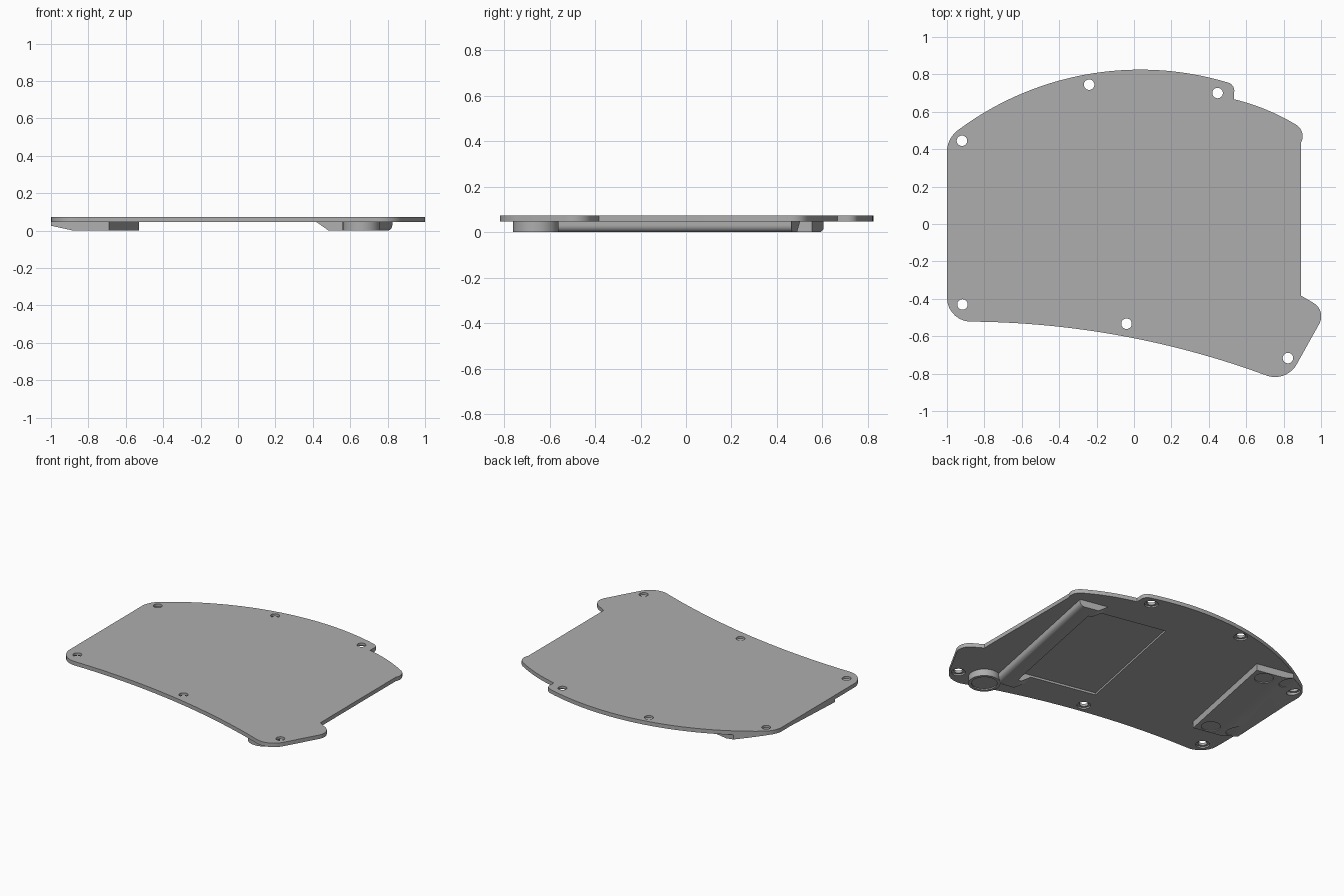
import bpy, bmesh, math
from mathutils import Matrix, Vector

cube = bpy.data.objects.get("Cube")
if cube:
    bpy.data.objects.remove(cube, do_unlink=True)

grey = bpy.data.materials.new("mid grey")
grey.use_nodes = True
COLOUR = (0.42, 0.42, 0.42, 1)
grey.diffuse_color = COLOUR
for node in grey.node_tree.nodes:
    if node.type == 'BSDF_PRINCIPLED':
        node.inputs["Base Color"].default_value = COLOUR

BOTTOM, TOP = 0.046, 0.073      # plate faces
TILT = math.radians(11.2)
ACROSS = Vector((math.cos(TILT), -math.sin(TILT), 0))
ALONG = Vector((math.sin(TILT), math.cos(TILT), 0))
UP = Vector((0, 0, 1))


def frame(a, b, c, origin):
    """Matrix whose columns are the given axes."""
    m = Matrix((a, b, c)).transposed().to_4x4()
    m.translation = origin
    return m


def prism(name, pts, lo, hi, matrix=Matrix()):
    """Extrude a closed 2D profile from lo to hi along the local third axis."""
    bm = bmesh.new()
    face = bm.faces.new([bm.verts.new((x, y, lo)) for x, y in pts])
    new = bmesh.ops.extrude_face_region(bm, geom=[face])["geom"]
    bmesh.ops.translate(bm, vec=(0, 0, hi - lo),
                        verts=[v for v in new if isinstance(v, bmesh.types.BMVert)])
    bm.transform(matrix)
    bmesh.ops.recalc_face_normals(bm, faces=bm.faces)
    mesh = bpy.data.meshes.new(name)
    bm.to_mesh(mesh)
    bm.free()
    mesh.materials.append(grey)
    obj = bpy.data.objects.new(name, mesh)
    bpy.context.collection.objects.link(obj)
    return obj


def circle(x, y, r, n=32):
    return [(x + r * math.cos(math.tau * i / n), y + r * math.sin(math.tau * i / n))
            for i in range(n)]


def arc(p, q, r, n):
    """Points on the circle through p, q and r."""
    p, q, r = Vector(p), Vector(q), Vector(r)
    d = 2 * (p.x * (q.y - r.y) + q.x * (r.y - p.y) + r.x * (p.y - q.y))
    pp, qq, rr = p.dot(p), q.dot(q), r.dot(r)
    c = Vector(((pp * (q.y - r.y) + qq * (r.y - p.y) + rr * (p.y - q.y)) / d,
                (pp * (r.x - q.x) + qq * (p.x - r.x) + rr * (q.x - p.x)) / d))
    start = math.atan2(p.y - c.y, p.x - c.x)
    sweep = math.atan2(r.y - c.y, r.x - c.x) - start
    sweep = sweep % math.tau if d > 0 else -((-sweep) % math.tau)
    radius = (p - c).length
    return [(c.x + radius * math.cos(start + sweep * i / n),
             c.y + radius * math.sin(start + sweep * i / n)) for i in range(n + 1)]


def boolean(obj, cutter, operation='DIFFERENCE'):
    """Apply a boolean and remove the cutter."""
    cutter.hide_render = True
    mod = obj.modifiers.new("cut", 'BOOLEAN')
    mod.operation, mod.object, mod.solver = operation, cutter, 'EXACT'
    bpy.context.view_layer.update()
    graph = bpy.context.evaluated_depsgraph_get()
    mesh = bpy.data.meshes.new_from_object(obj.evaluated_get(graph))
    obj.modifiers.clear()
    obj.data = mesh
    bpy.data.objects.remove(cutter, do_unlink=True)


# Plate outline, counter-clockwise from the front left
ARCS = [
    ((-1, -.40), (-.962, -.485), (-.86, -.522), 8),
    ((-.86, -.522), (-.04, -.603), (.70, -.807), 28),
    ((.70, -.807), (.80, -.81), (.87, -.75), 10),
    ((.99, -.535), (1, -.48), (.96, -.422), 8),
    ((.893, -.383), (.8925, 0), (.893, .435), 2),
    ((.898, .445), (.9, .485), (.868, .53), 8),
    ((.868, .53), (.71, .61), (.535, .667), 10),
    ((.535, .70), (.527, .74), (.5, .757), 6),
    ((.5, .757), (0, .825), (-.93, .51), 36),
    ((-.93, .51), (-.982, .455), (-1, .40), 8),
]
outline = []
for p, q, r, n in ARCS:
    for pt in arc(p, q, r, n):
        if not outline or (Vector(pt) - Vector(outline[-1])).length > 0.002:
            outline.append(pt)

plate = prism("plate", outline, BOTTOM, TOP)

# Shallow tilted pocket under the plate
pocket_frame = frame(ACROSS, ALONG, UP, (.164, .502, 0))
pocket = [(0, 0), (0, -.905), (.55, -.905), (.55, 0)]
boolean(plate, prism("pocket_cutter", pocket, 0, BOTTOM + .014, pocket_frame))

# Wedge bar, trimmed to the plate outline
BAR = Vector((-.53, .555, 0))
bar_profile = [(0, BOTTOM), (0, 0), (.194, 0), (.41, BOTTOM)]
bar = prism("wedge_bar", bar_profile, 0, .82, frame(-ACROSS, UP, -ALONG, BAR))
boolean(bar, prism("trim_cutter", outline, -.1, .2), 'INTERSECT')

# Round foot-pad recesses in the wedge bar
for w, depth in ((.088, .006), (.262, .018)):
    for l in (.068, .752):
        spot = BAR - ACROSS * w - ALONG * l
        boolean(bar, prism("pad_cutter", circle(spot.x, spot.y, .06), -.1, depth))

# Screw holes with wider seats underneath
for x, y in ((-.92, .445), (-.24, .745), (.447, .70), (-.917, -.43),
             (-.04, -.533), (.823, -.717)):
    boolean(plate, prism("hole_cutter", circle(x, y, .028), -.1, .2))
    boolean(plate, prism("seat_cutter", circle(x, y, .043), -.1, BOTTOM + .01))
    if x < -.9 and y > 0:
        boolean(bar, prism("seat_cutter", circle(x, y, .043), -.1, .1))

# Side rail with rounded outer lower edge
rail_frame = frame(ACROSS, UP, ALONG, (.164, .502, 0))
R = .03
curve = [(.656 - R + R * math.sin(t * math.pi / 16), R - R * math.cos(t * math.pi / 16))
         for t in range(9)]
rail = prism("side_rail", [(.55, BOTTOM), (.55, 0)] + curve + [(.656, BOTTOM)],
             -.99, .09, rail_frame)

# Ramped arms at the two ends of the rail
ramp = [(.458, BOTTOM), (.525, 0), (.61, 0), (.61, BOTTOM)]
back_arm = prism("back_arm", ramp, 0, .09, rail_frame)
front_arm = prism("front_arm", ramp, -1.0, -.905, rail_frame)

# Round front foot with a pad recess
foot = prism("front_foot", circle(.66, -.66, .1, 48), 0, BOTTOM)
for part in (rail, back_arm, front_arm):
    boolean(part, prism("pad_cutter", circle(.66, -.66, .08, 48), -.1, .008))
boolean(foot, prism("pad_cutter", circle(.66, -.66, .08, 48), -.1, .008))

# Smooth the curved walls, keep the edges sharp
bpy.ops.object.select_all(action='DESELECT')
for obj in (plate, bar, rail, back_arm, front_arm, foot):
    obj.select_set(True)
bpy.context.view_layer.objects.active = plate
bpy.ops.object.shade_smooth_by_angle(angle=math.radians(30))
